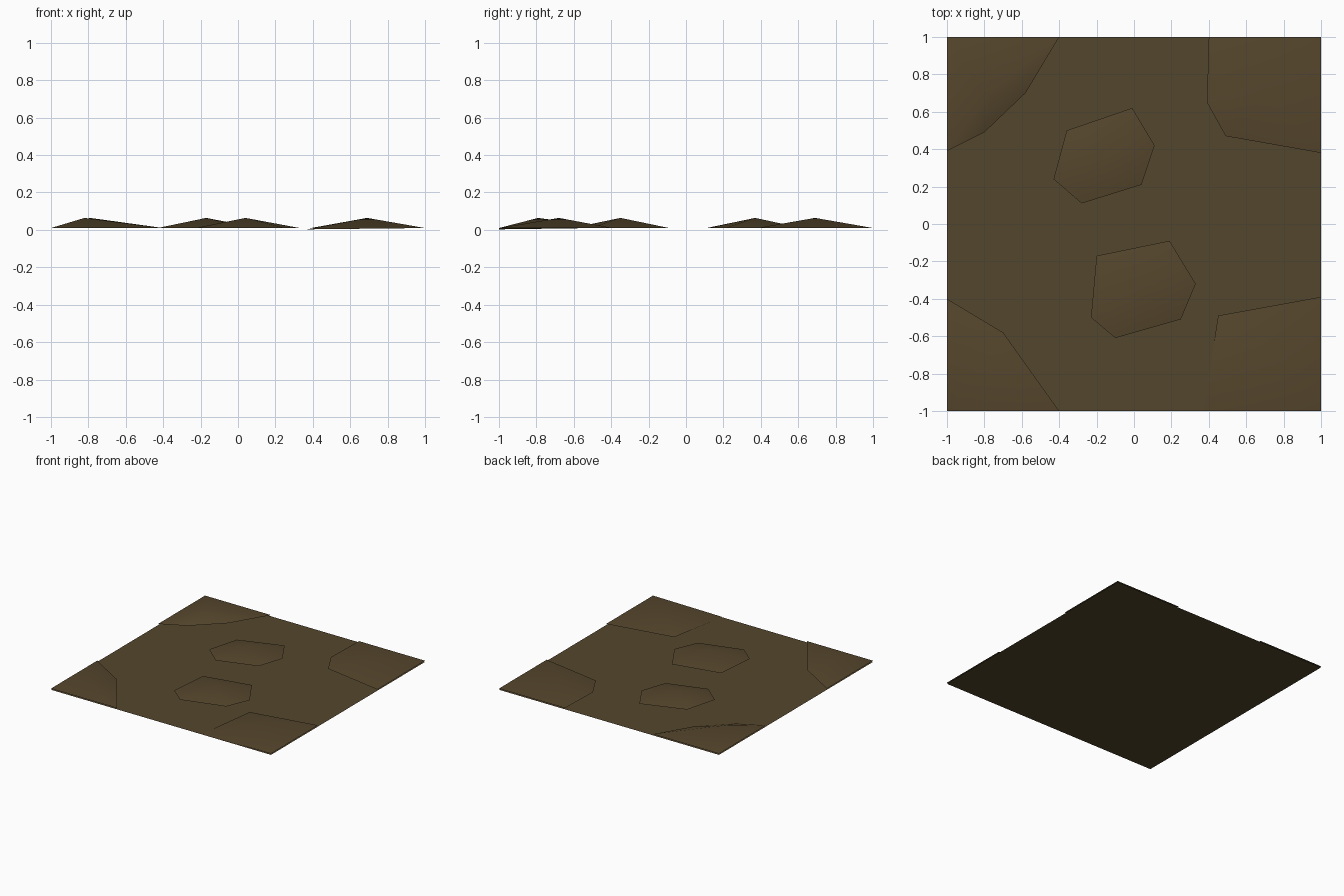
import bpy, bmesh

if "Cube" in bpy.data.objects:
    bpy.data.objects.remove(bpy.data.objects["Cube"])


def material(name, rgb):
    m = bpy.data.materials.new(name)
    m.diffuse_color = (*rgb, 1)
    m.use_nodes = True
    m.node_tree.nodes["Principled BSDF"].inputs["Base Color"].default_value = m.diffuse_color
    return m


soil = material("brown soil", (0.088, 0.062, 0.025))
mound_soil = material("warm mound soil", (0.092, 0.062, 0.026))


def finish(name, bm, mat):
    mesh = bpy.data.meshes.new(name)
    bmesh.ops.recalc_face_normals(bm, faces=bm.faces)
    bm.normal_update()
    for f in bm.faces:
        f.smooth = True
        if f.normal.z < 0:
            f.normal_flip()
    bm.to_mesh(mesh)
    bm.free()
    mesh.materials.append(mat)
    bpy.context.collection.objects.link(bpy.data.objects.new(name, mesh))


def mound(name, peak, outline, base=0.01, height=0.064):
    """Low open pyramid: a fan from the peak down to its outline."""
    bm = bmesh.new()
    top = bm.verts.new((*peak, height))
    # a third coordinate overrides the base height
    rim = [bm.verts.new((p[0], p[1], p[2] if len(p) > 2 else base)) for p in outline]
    for i, v in enumerate(rim):
        bm.faces.new((top, v, rim[(i + 1) % len(rim)]))
    finish(name, bm, mound_soil)


# Flat ground sheet
bm = bmesh.new()
bmesh.ops.create_grid(bm, x_segments=1, y_segments=1, size=1)
finish("ground", bm, soil)

# Two six-sided mounds in the middle
mound("back_middle_mound", (-0.17, 0.37),
      [(0.11, 0.42), (0.04, 0.21), (-0.28, 0.11), (-0.43, 0.24), (-0.36, 0.50), (-0.01, 0.62)])
mound("front_middle_mound", (0.04, -0.35),
      [(0.33, -0.32), (0.25, -0.51), (-0.10, -0.61), (-0.23, -0.50), (-0.20, -0.17), (0.19, -0.09)])

# Mounds cut off by the tile corners
mound("front_left_mound", (-0.82, -0.79),
      [(-1, -1), (-0.40, -1), (-0.70, -0.58), (-1, -0.40)])
mound("front_right_mound", (0.69, -0.68),
      [(1, -1), (1, -0.39), (0.45, -0.49), (0.37, -1, 0.003)])
mound("back_right_mound", (0.69, 0.69),
      [(1, 1), (0.40, 1), (0.39, 0.65), (0.49, 0.47), (1, 0.38)])
mound("back_left_mound", (-0.79, 0.69),
      [(-1, 1), (-1, 0.39), (-0.80, 0.49), (-0.58, 0.70), (-0.40, 1)])
